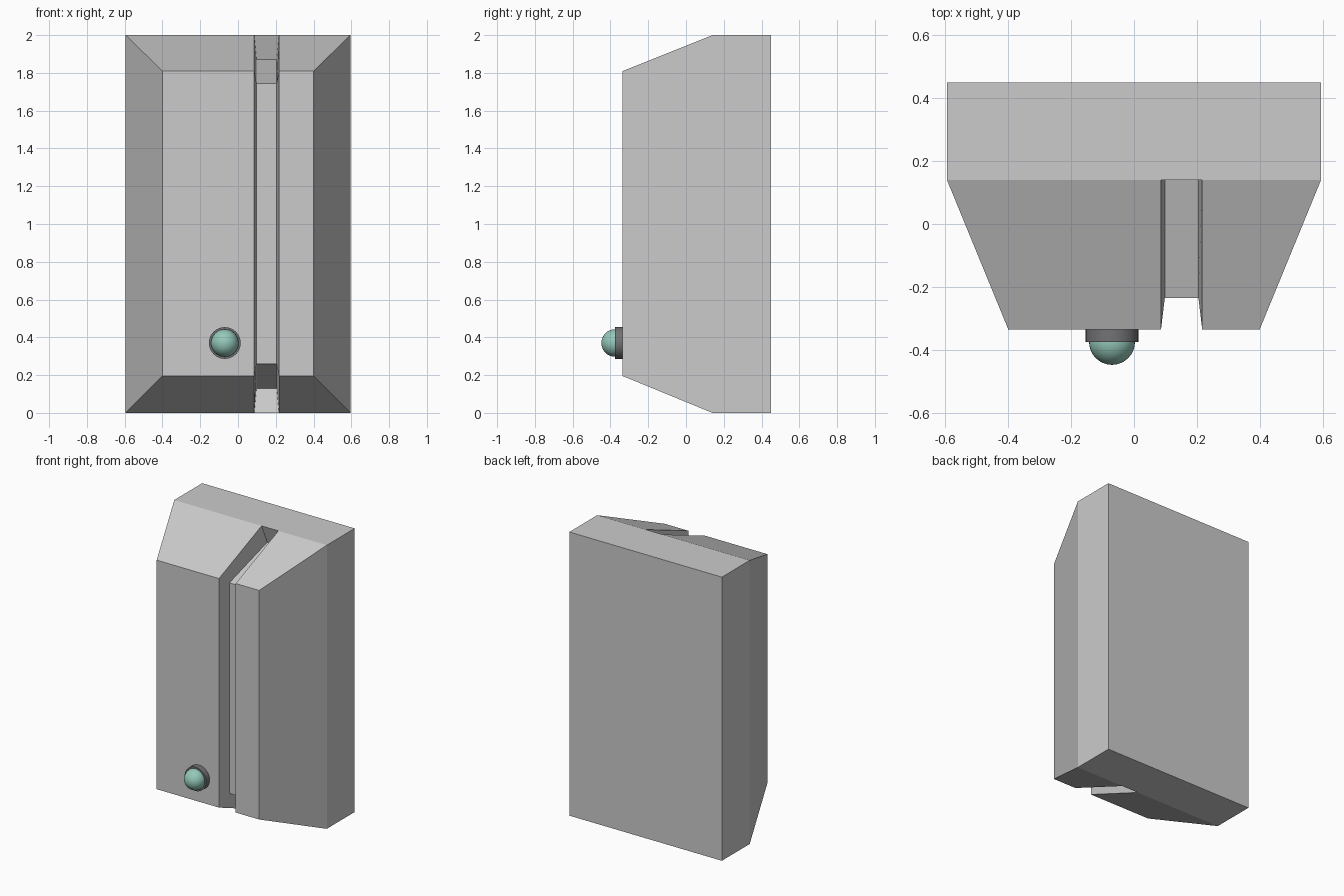
import bpy, bmesh, math

if "Cube" in bpy.data.objects:
    bpy.data.objects.remove(bpy.data.objects["Cube"])

def material(name, rgb):
    m = bpy.data.materials.new(name)
    m.diffuse_color = (*rgb, 1)
    m.use_nodes = True
    m.node_tree.nodes["Principled BSDF"].inputs["Base Color"].default_value = m.diffuse_color
    return m

# Housing: bevelled block lofted from columns, with a recessed channel
outer = [(.14, 0), (-.335, .195), (-.335, 1.81), (.14, 2)]
inner = [(.185, .13), (-.235, .26), (-.235, 1.745), (.185, 1.87)]
W, F, B = .595, .40, .45
bm = bmesh.new()

def column(xs, profile):
    return [bm.verts.new((x, y, z)) for x, (y, z) in zip(xs, profile)]

cols = [column([-W, -F, -F, -W], outer),
        column([.086] * 4, outer), column([.098] * 4, inner),
        column([.205] * 4, inner), column([.217] * 4, outer),
        column([W, F, F, W], outer)]
for a, b in zip(cols, cols[1:]):
    for i in range(3):
        bm.faces.new((a[i], b[i], b[i + 1], a[i + 1]))
back = {(s, z): bm.verts.new((s * W, B, z)) for s in (-1, 1) for z in (0, 2)}

# Channel ends, top and bottom, then sides and back
for i, z in ((0, 0), (3, 2)):
    bm.faces.new([cols[k][i] for k in (1, 2, 3, 4)])
    bm.faces.new([cols[k][i] for k in (0, 1, 4, 5)] + [back[1, z], back[-1, z]])
for s, c in ((-1, cols[0]), (1, cols[5])):
    bm.faces.new(c)
    bm.faces.new((c[0], c[3], back[s, 2], back[s, 0]))
bm.faces.new((back[-1, 0], back[1, 0], back[1, 2], back[-1, 2]))
bmesh.ops.recalc_face_normals(bm, faces=bm.faces)
mesh = bpy.data.meshes.new("housing")
bm.to_mesh(mesh)
bm.free()
bpy.context.collection.objects.link(bpy.data.objects.new("housing", mesh))

# Lamp collar
bpy.ops.mesh.primitive_cylinder_add(vertices=32, radius=.084, depth=.04,
    location=(-.07, -.355, .37), rotation=(math.pi / 2, 0, 0))
collar = bpy.context.object
collar.name = "lamp_collar"
collar.data.materials.append(material("dark_grey", (.17, .17, .18)))
bpy.ops.object.shade_smooth_by_angle()

# Lamp bulb
bpy.ops.mesh.primitive_uv_sphere_add(segments=32, ring_count=16, radius=.073,
    location=(-.07, -.375, .37), rotation=(math.pi / 2, 0, 0))
bulb = bpy.context.object
bulb.name = "lamp_bulb"
bulb.data.materials.append(material("soft_green", (.30, .58, .49)))
bpy.ops.object.shade_smooth()
